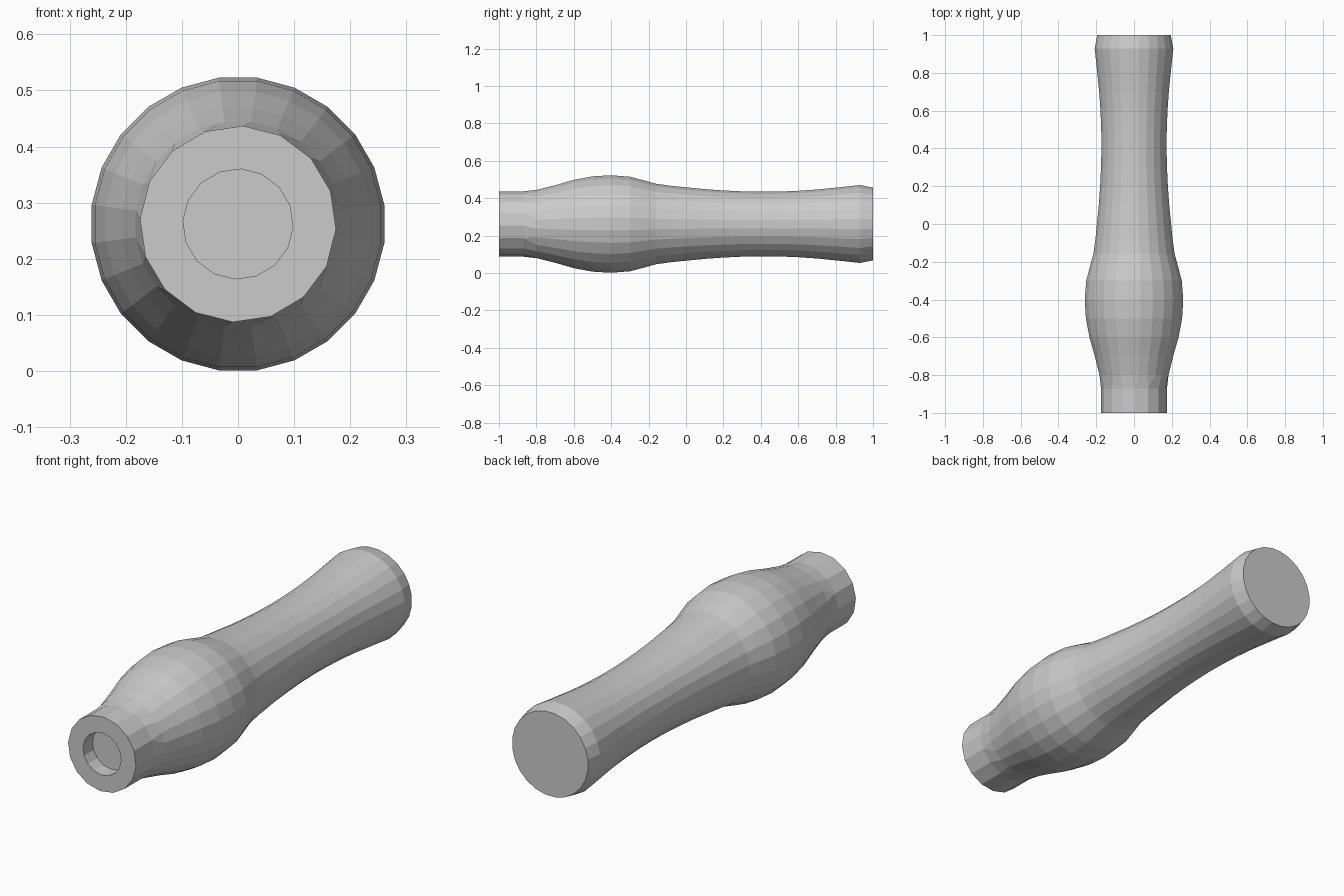
import bpy, bmesh
from math import sin, cos, radians, tau

if "Cube" in bpy.data.objects:
    bpy.data.objects.remove(bpy.data.objects["Cube"])

AXIS_Z = 0.262
bm = bmesh.new()


def ring(y, r, n):
    """Ring of n vertices around the long axis."""
    start = radians(3 if n == 16 else 7.5)
    return [bm.verts.new((r * sin(start + tau * k / n), y,
                          AXIS_Z + r * cos(start + tau * k / n))) for k in range(n)]


def stitch(a, b):
    """Join two rings: quads where the steps line up, triangles elsewhere."""
    n, m = len(a), len(b)
    i = j = 0
    while i < n or j < m:
        step_a, step_b = (i + 1) * m, (j + 1) * n
        di, dj = int(step_a <= step_b), int(step_b <= step_a)
        face = [a[i % n]]
        if di:
            face.append(a[(i + 1) % n])
        if dj:
            face.append(b[(j + 1) % m])
        face.append(b[j % m])
        bm.faces.new(face)
        i, j = i + di, j + dj


# Socket floor, socket rim, front neck, bulge, waisted grip, chamfered end
profile = [
    (-0.93, 0.098, 16), (-1.0, 0.098, 16),
    (-1.0, 0.175, 16), (-0.87, 0.175, 16),
    (-0.80, 0.184, 24), (-0.70, 0.209, 24), (-0.60, 0.238, 24),
    (-0.50, 0.257, 24), (-0.40, 0.263, 24), (-0.30, 0.255, 24),
    (-0.22, 0.234, 24), (-0.16, 0.217, 24), (-0.08, 0.206, 24),
    (0.0, 0.198, 24), (0.10, 0.188, 24), (0.20, 0.181, 24),
    (0.30, 0.176, 24), (0.40, 0.174, 24), (0.50, 0.175, 24),
    (0.60, 0.179, 24), (0.70, 0.186, 24), (0.82, 0.198, 24),
    (0.93, 0.210, 24), (1.0, 0.196, 24),
]
rings = [ring(*p) for p in profile]
for a, b in zip(rings, rings[1:]):
    stitch(a, b)
bm.faces.new(rings[0])
bm.faces.new(rings[-1])
bmesh.ops.recalc_face_normals(bm, faces=bm.faces)

# Turned handle, flat shaded
mesh = bpy.data.meshes.new("turned_handle")
bm.to_mesh(mesh)
bm.free()
bpy.context.collection.objects.link(bpy.data.objects.new("turned_handle", mesh))
